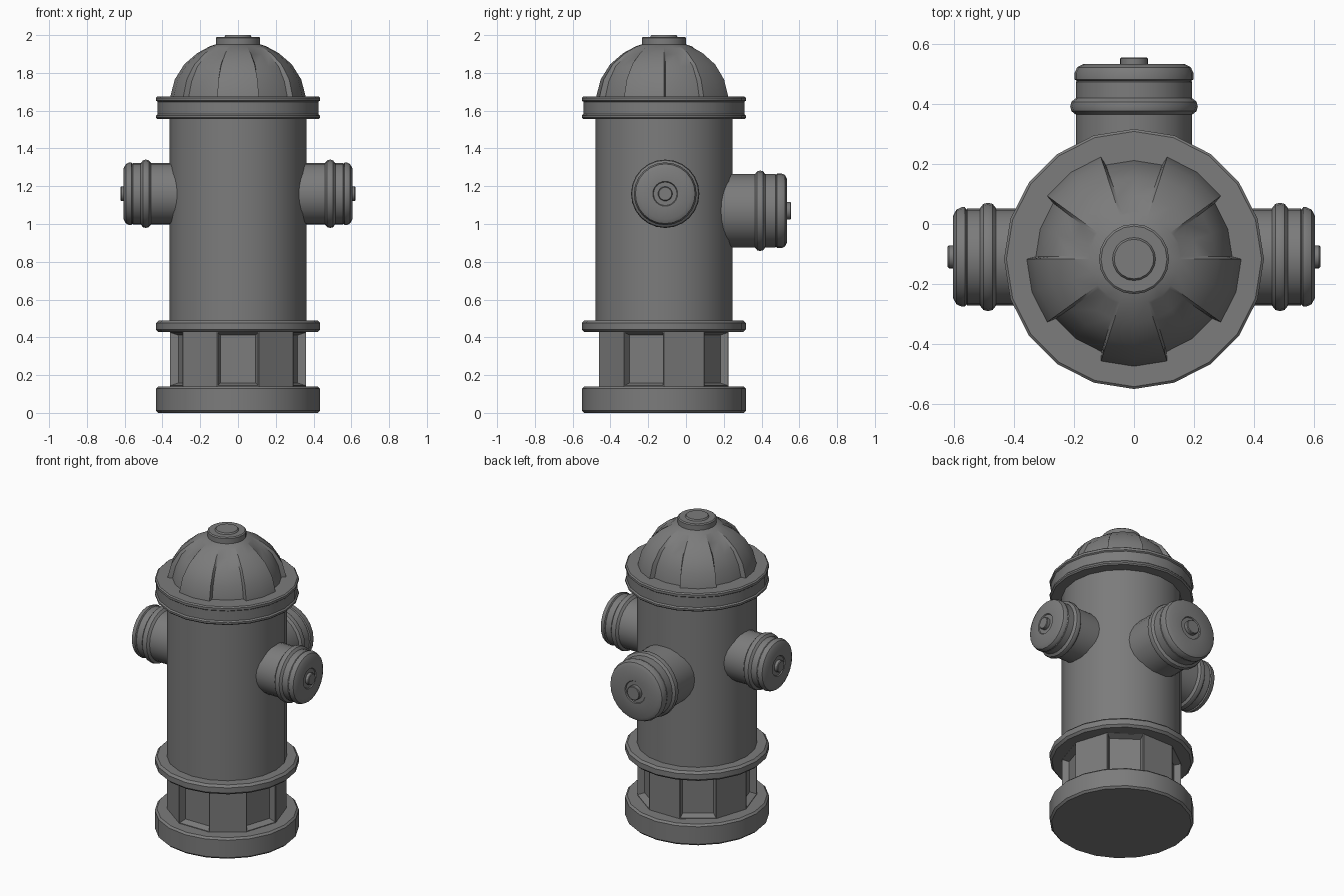
import bpy, bmesh
from math import sin, cos, pi, atan2, degrees
from mathutils import Matrix, Vector

if "Cube" in bpy.data.objects:
    bpy.data.objects.remove(bpy.data.objects["Cube"])

CY = -0.117  # y of the barrel axis
iron = bpy.data.materials.new("dark_iron")
iron.diffuse_color = (0.2, 0.2, 0.2, 1)
iron.use_nodes = True
iron.node_tree.nodes["Principled BSDF"].inputs["Base Color"].default_value = iron.diffuse_color


def lathe_mesh(profile, sides):
    """Revolve (radius, height) points around z; radius 0 closes to a point."""
    bm = bmesh.new()
    rings = []
    for r, z in profile:
        n = sides if r > 0 else 1
        rings.append([bm.verts.new((r * cos(2 * pi * i / sides), r * sin(2 * pi * i / sides), z))
                      for i in range(n)])
    for a, b in zip(rings, rings[1:]):
        for i in range(sides):
            j = (i + 1) % sides
            quad = [a[i % len(a)], a[j % len(a)], b[j % len(b)], b[i % len(b)]]
            bm.faces.new(list(dict.fromkeys(quad)))
    bmesh.ops.recalc_face_normals(bm, faces=bm.faces)
    return bm


def sector(face):
    c = face.calc_center_median()
    return int((degrees(atan2(c.y, c.x)) % 360) // 36)


def finish(name, bm, matrix):
    bm.transform(matrix)
    me = bpy.data.meshes.new(name)
    bm.to_mesh(me)
    bm.free()
    me.materials.append(iron)
    ob = bpy.data.objects.new(name, me)
    bpy.context.collection.objects.link(ob)
    bpy.ops.object.select_all(action='DESELECT')
    ob.select_set(True)
    bpy.context.view_layer.objects.active = ob
    bpy.ops.object.shade_smooth_by_angle(angle=0.55)
    return ob


barrel_axis = Matrix.Translation((0, CY, 0))


def lathe(name, profile, sides=20, matrix=barrel_axis):
    return finish(name, lathe_mesh(profile, sides), matrix)


def disc(r, z0, z1, b):
    """Profile of a disc with bevelled rims."""
    return [(0, z0), (r - b, z0), (r, z0 + b), (r, z1 - b), (r - b, z1), (0, z1)]


# Base, middle flange and barrel
lathe("base_plate", disc(0.434, 0, 0.14, 0.012))
lathe("middle_flange", disc(0.434, 0.427, 0.49, 0.014))
lathe("barrel", [(0, 0.45), (0.362, 0.45), (0.362, 1.6), (0, 1.6)])

# Ten-sided foot with five recessed panels
bm = lathe_mesh([(0, 0.13), (0.36, 0.13), (0.36, 0.14), (0.36, 0.43), (0.36, 0.44), (0, 0.44)], 10)
for f in [f for f in bm.faces if sector(f) % 2 and 0.2 < f.calc_center_median().z < 0.4]:
    bmesh.ops.inset_region(bm, faces=[f], thickness=0.006, depth=0)
    bmesh.ops.inset_region(bm, faces=[f], thickness=0.02, depth=-0.04)
finish("panelled_foot", bm, barrel_axis)

# Bonnet flange with a shallow groove
lathe("bonnet_flange", [(0, 1.555), (0.426, 1.555), (0.434, 1.563), (0.434, 1.574), (0.426, 1.582),
                        (0.426, 1.647), (0.434, 1.653), (0.434, 1.668), (0.426, 1.675), (0, 1.675)])

# Domed bonnet with five sunken wedges that fade out towards the top
bm = lathe_mesh([(0, 1.63), (0.362, 1.63), (0.358, 1.675), (0.335, 1.765), (0.285, 1.845),
                 (0.215, 1.905), (0.15, 1.94), (0.09, 1.96), (0, 1.965)], 20)
side = [f for f in bm.faces if 1.64 < f.calc_center_median().z < 1.945]
for s in range(0, 10, 2):
    wedge = [f for f in side if sector(f) == s]
    bmesh.ops.inset_region(bm, faces=wedge, thickness=0.012, depth=-0.028, use_even_offset=True)
    for v in {v for f in wedge for v in f.verts}:
        fade = min(max((v.co.z - 1.74) / 0.17, 0), 1)
        v.co += Vector((v.co.x, v.co.y, v.co.z - 1.6)).normalized() * 0.025 * fade
finish("bonnet_dome", bm, barrel_axis)

# Top nut
lathe("bonnet_nut", [(0, 1.93), (0.117, 1.935), (0.117, 1.985), (0.11, 1.991), (0.072, 1.991),
                     (0.066, 2.0), (0, 2.0)])


def outlet(name, r, start, collar, end, tip, nut, matrix):
    """Nozzle along its local z: pipe, round collar, stepped cap and nut."""
    c, m = collar + 0.055, (collar + 0.055 + end) / 2
    lathe(name + "_pipe", [(0, start), (r, start), (r, collar + 0.01), (0, collar + 0.01)], 24, matrix)
    lathe(name + "_collar", [(0, collar), (r, collar), (r + 0.015, collar + 0.012),
                             (r + 0.019, collar + 0.028), (r + 0.015, c - 0.012),
                             (r, c), (0, c)], 24, matrix)
    lathe(name + "_cap", [(0, c - 0.01), (r, c - 0.01), (r, m - 0.004), (r - 0.003, m),
                          (r + 0.004, m + 0.005), (r + 0.004, end - 0.03),
                          (r - 0.004, end - 0.012), (r - 0.026, end),
                          (nut + 0.028, end), (nut + 0.024, end - 0.006), (nut, end - 0.006),
                          (nut, tip - 0.004), (nut - 0.004, tip), (0, tip)], 24, matrix)


# Two side outlets and the larger rear outlet
for label, s in (("right", 1), ("left", -1)):
    outlet(label + "_outlet", 0.162, 0.25, 0.46, 0.605, 0.622, 0.038,
           Matrix.Translation((0, -0.11, 1.16)) @ Matrix.Rotation(s * pi / 2, 4, 'Y'))
outlet("rear_outlet", 0.194, 0.1, 0.365, 0.535, 0.556, 0.046,
       Matrix.Translation((0, 0, 1.07)) @ Matrix.Rotation(-pi / 2, 4, 'X'))
